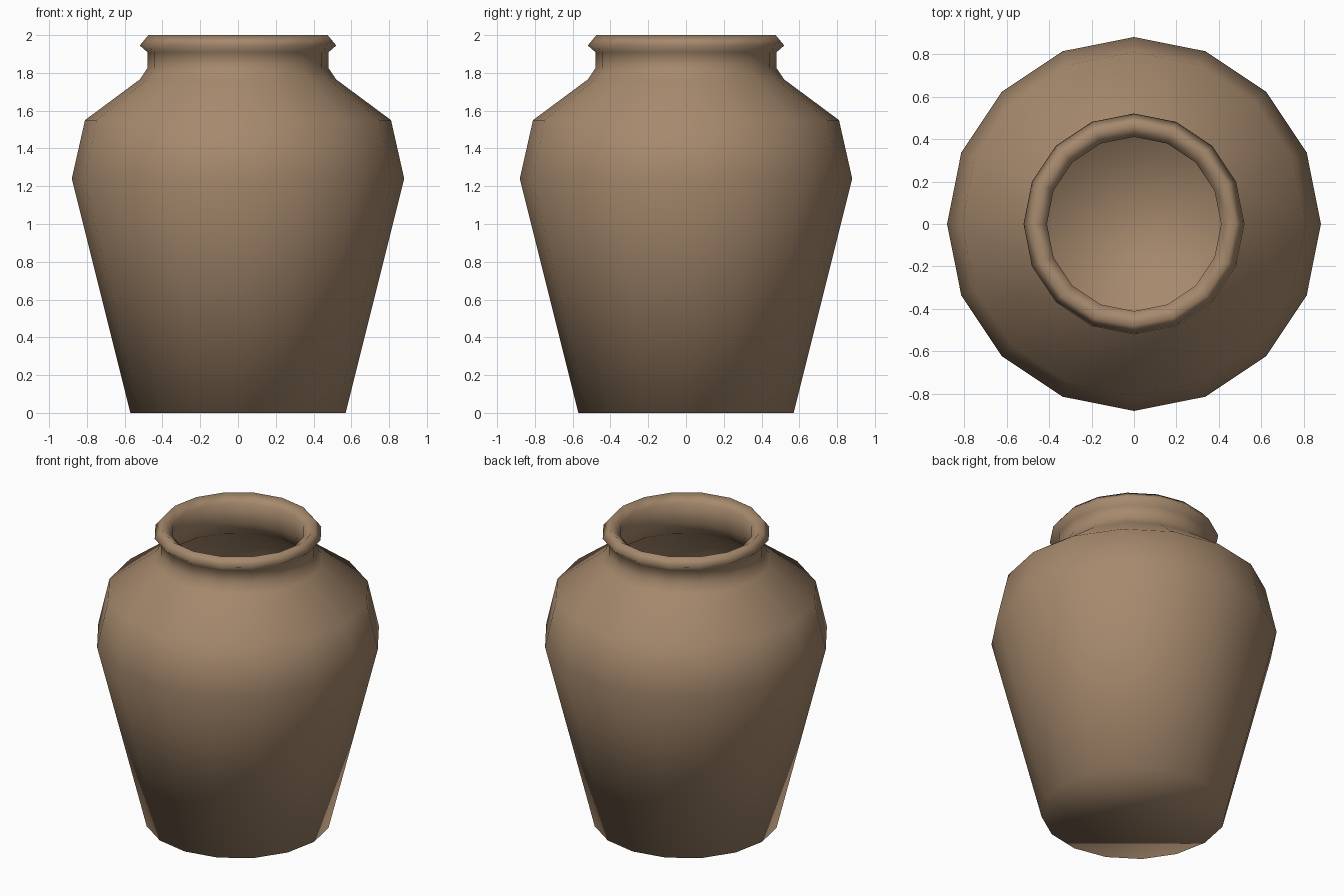
import bpy, bmesh, math

if "Cube" in bpy.data.objects:
    bpy.data.objects.remove(bpy.data.objects["Cube"])

SIDES = 16

# clay colour
clay = bpy.data.materials.new("brown clay")
clay.diffuse_color = (0.38, 0.25, 0.152, 1)
clay.use_nodes = True
clay.node_tree.nodes["Principled BSDF"].inputs["Base Color"].default_value = clay.diffuse_color

# (radius, height): outside wall going up, over the rim, then down the inside
outer = [(0.57, 0), (0.88, 1.24), (0.81, 1.55), (0.52, 1.765), (0.48, 1.825),
         (0.48, 1.91), (0.52, 1.945)]
rim = [(0.475, 2.0), (0.41, 1.955)]
inner = [(0.42, 1.81), (0.46, 1.73), (0.75, 1.52), (0.82, 1.24), (0.53, 0.06)]

bm = bmesh.new()


def ring(radius, z):
    return [bm.verts.new((radius * math.cos(2 * math.pi * i / SIDES),
                          radius * math.sin(2 * math.pi * i / SIDES), z))
            for i in range(SIDES)]


# lathe the profile
rings = [ring(r, z) for r, z in outer + rim + inner]
for a, b in zip(rings, rings[1:]):
    for i in range(SIDES):
        j = (i + 1) % SIDES
        bm.faces.new((a[i], a[j], b[j], b[i]))

# underside and inside floor
bm.faces.new(rings[0][::-1])
bm.faces.new(rings[-1])
bmesh.ops.recalc_face_normals(bm, faces=bm.faces)
for f in bm.faces:
    f.smooth = True

mesh = bpy.data.meshes.new("clay_jar")
bm.to_mesh(mesh)
bm.free()
mesh.materials.append(clay)
jar = bpy.data.objects.new("clay_jar", mesh)
bpy.context.collection.objects.link(jar)
